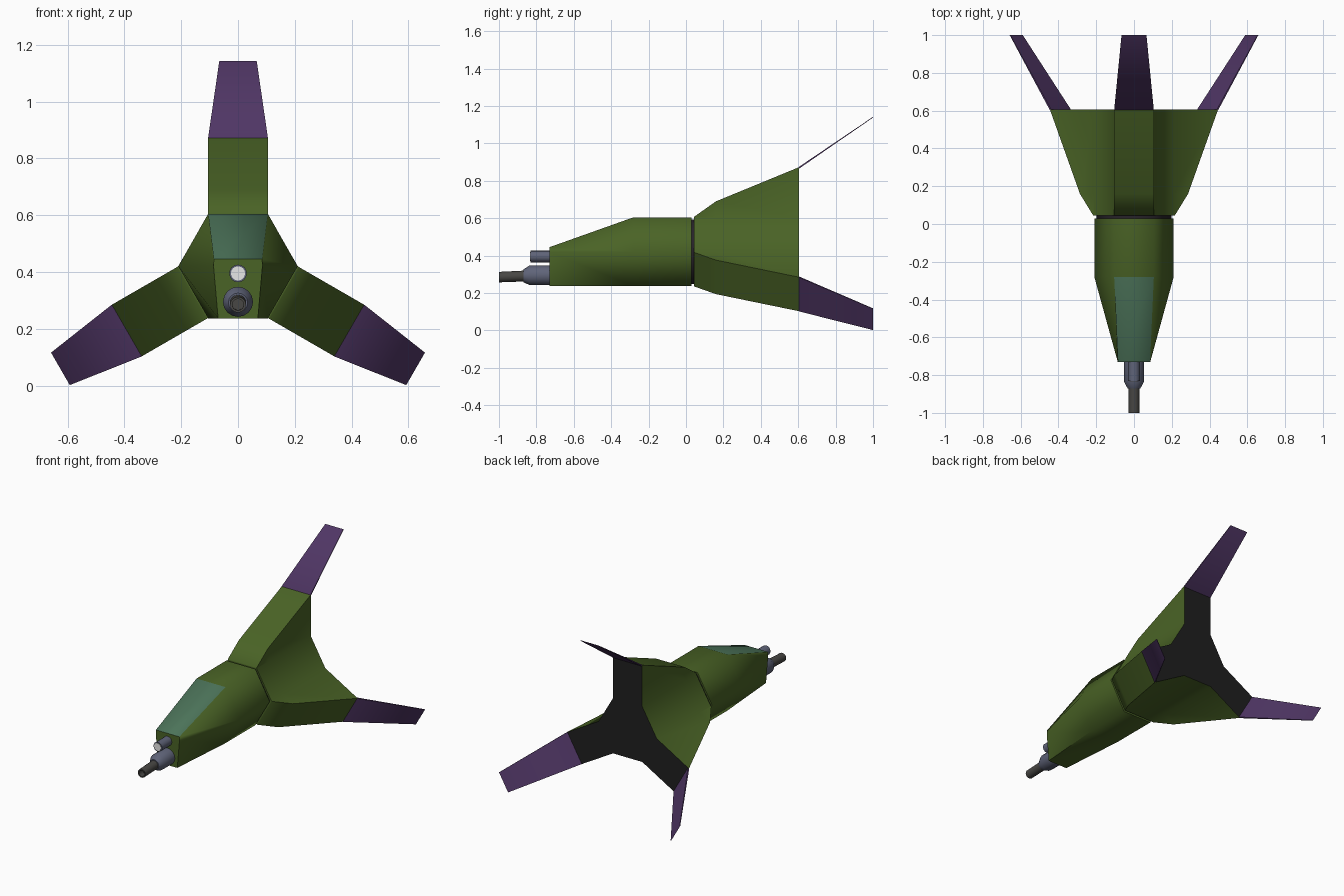
import bpy, bmesh, math

if "Cube" in bpy.data.objects:
    bpy.data.objects.remove(bpy.data.objects["Cube"])

CZ = 0.42                      # height of the fuselage axis
ARMS = [math.radians(a) for a in (0, 120, 240)]


def material(name, r, g, b):
    m = bpy.data.materials.new(name)
    m.diffuse_color = (r, g, b, 1)
    m.use_nodes = True
    m.node_tree.nodes["Principled BSDF"].inputs["Base Color"].default_value = m.diffuse_color
    return m


GREEN = material("hull green", 0.068, 0.125, 0.019)
TEAL = material("canopy teal", 0.075, 0.18, 0.105)
PURPLE = material("fin purple", 0.08, 0.037, 0.13)
BLACK = material("engine black", 0.014, 0.014, 0.014)
STEEL = material("gun steel", 0.115, 0.127, 0.19)
IRON = material("barrel grey", 0.065, 0.063, 0.058)
WHITE = material("lens white", 0.8, 0.8, 0.8)
DARK = material("seam dark", 0.02, 0.016, 0.022)


def loft(name, rings, mats, rule=None, angle=65):
    """Skin a list of point rings, cap both ends, colour faces by a rule."""
    bm = bmesh.new()
    loops = [[bm.verts.new(p) for p in ring] for ring in rings]
    n = len(loops[0])
    for a, b in zip(loops, loops[1:]):
        for i in range(n):
            j = (i + 1) % n
            bm.faces.new((a[i], a[j], b[j], b[i]))
    bm.faces.new(loops[0])
    bm.faces.new(loops[-1])
    bmesh.ops.recalc_face_normals(bm, faces=bm.faces)
    bm.normal_update()
    for f in bm.faces:
        f.material_index = rule(f) if rule else 0
    me = bpy.data.meshes.new(name)
    bm.to_mesh(me)
    bm.free()
    for m in mats:
        me.materials.append(m)
    ob = bpy.data.objects.new(name, me)
    bpy.context.collection.objects.link(ob)
    bpy.ops.object.select_all(action='DESELECT')
    ob.select_set(True)
    bpy.context.view_layer.objects.active = ob
    bpy.ops.object.shade_smooth_by_angle(angle=math.radians(angle))
    return ob


def polar(a, r, t, y):
    """Point at radius r along arm direction a, shifted sideways by t."""
    return (r * math.sin(a) + t * math.cos(a), y,
            CZ + r * math.cos(a) - t * math.sin(a))


def hexagon(y, top, mid, bottom):
    """Six-sided section from three (half width, height) pairs."""
    half = [top, mid, bottom]
    return [(x, y, z) for x, z in half] + [(-x, y, z) for x, z in reversed(half)]


def tube(name, stations, mats, sides=16, rule=None):
    """Round part along y from (y, radius, centre height) stations."""
    rings = [[(r * math.cos(2 * math.pi * i / sides), y,
               z + r * math.sin(2 * math.pi * i / sides)) for i in range(sides)]
             for y, r, z in stations]
    return loft(name, rings, mats, rule, 35)


# Front fuselage with the sloping top face as the canopy
full = ((0.105, 0.605), (0.21, CZ), (0.105, 0.237))
loft("front_fuselage",
     [hexagon(-0.73, (0.085, 0.445), (0.086, CZ), (0.07, 0.237)),
      hexagon(-0.28, *full), hexagon(0.03, *full)],
     [GREEN, TEAL],
     lambda f: int(f.normal.z > 0.85 and f.calc_center_median().y < -0.3))

# Dark recessed seam
loft("fuselage_seam",
     [hexagon(y, (0.1, 0.594), (0.198, CZ), (0.1, 0.248)) for y in (0.02, 0.055)],
     [DARK])


# Rear hull: three-armed section that grows outward towards the engine plate
def three_arms(y, r):
    return [polar(a, d, t, y) for a in ARMS
            for d, t in ((0.183, -0.105), (r, -0.105), (r, 0.105), (0.183, 0.105))]


loft("rear_hull",
     [three_arms(0.044, 0.188), three_arms(0.16, 0.27), three_arms(0.605, 0.453)],
     [GREEN, BLACK], lambda f: int(f.normal.y > 0.9))

# Thin splayed fins, one per arm
for label, a in zip(("top", "right", "left"), ARMS):
    loft(label + "_fin",
         [[polar(a, r + k, t, y) for k, t in ((-th, -w), (0, -w), (0, w), (-th, w))]
          for y, r, w, th in ((0.603, 0.454, 0.105, 0.01), (1.0, 0.722, 0.066, 0.004))],
         [PURPLE])

# Upper sensor tube and lens
tube("sensor_tube", [(-0.72, 0.031, 0.395), (-0.832, 0.031, 0.395)], [STEEL])
tube("sensor_lens", [(-0.825, 0.025, 0.395), (-0.835, 0.025, 0.395)], [WHITE])

# Lower gun housing and slightly drooping barrel with a bore
tube("gun_housing", [(-0.72, 0.053, 0.295), (-0.835, 0.053, 0.295),
                     (-0.87, 0.034, 0.292)], [STEEL])
tube("gun_barrel", [(-0.86, 0.029, 0.291), (-1.0, 0.028, 0.285),
                    (-1.0, 0.02, 0.285), (-0.96, 0.02, 0.286)], [IRON])
